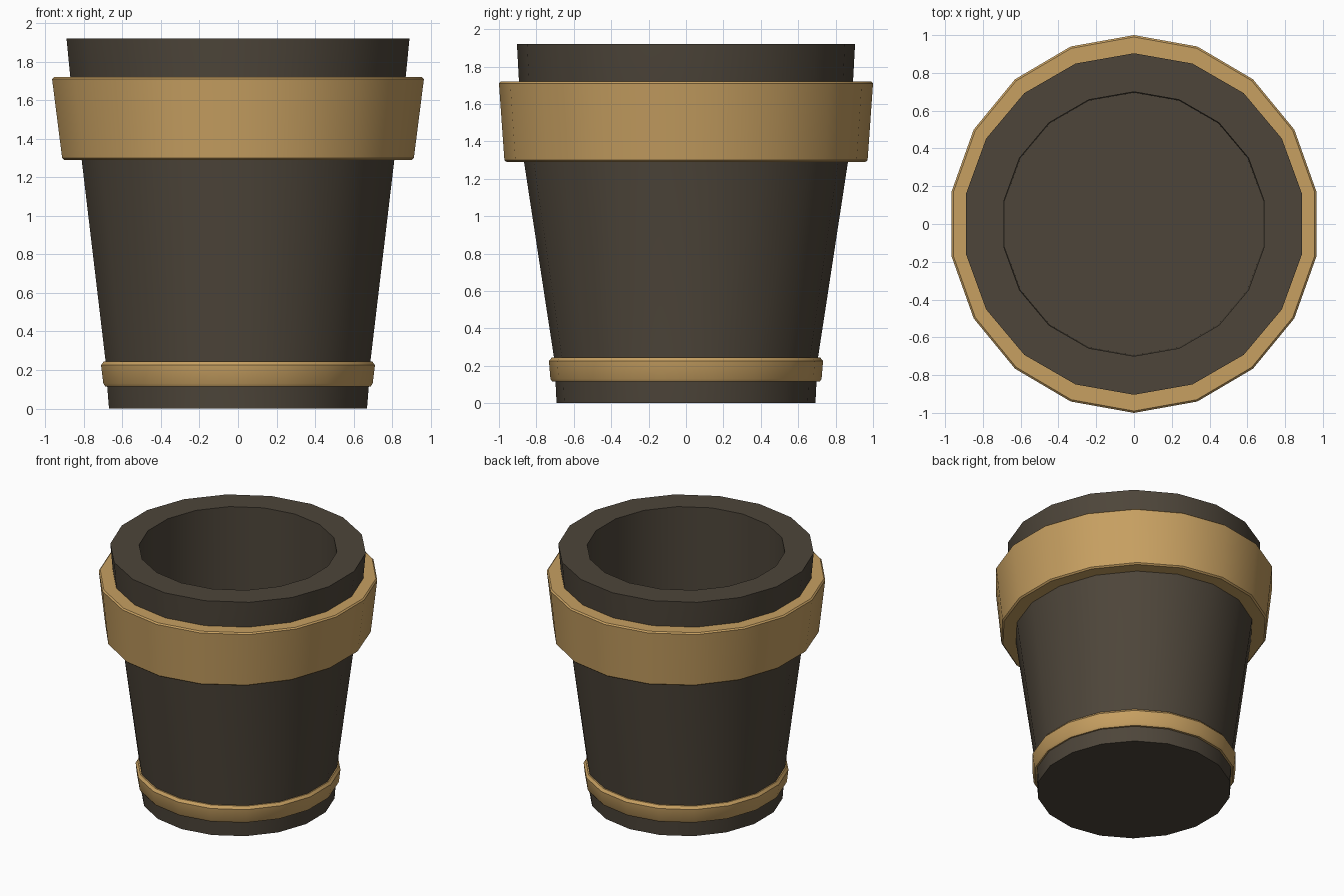
import bpy, bmesh, math

if "Cube" in bpy.data.objects:
    bpy.data.objects.remove(bpy.data.objects["Cube"])

SIDES = 18


def material(name, rgb):
    m = bpy.data.materials.new(name)
    m.diffuse_color = (*rgb, 1)
    m.use_nodes = True
    m.node_tree.nodes["Principled BSDF"].inputs["Base Color"].default_value = m.diffuse_color
    return m


def lathe(name, rings, mat, closed=False):
    """Loft 18-sided rings given as (radius_x, radius_y, z); cap the ends or close into a band."""
    bm = bmesh.new()
    loops = []
    for rx, ry, z in rings:
        loop = []
        for i in range(SIDES):
            a = math.pi / 2 + math.tau * i / SIDES
            loop.append(bm.verts.new((rx * math.cos(a), ry * math.sin(a), z)))
        loops.append(loop)
    pairs = list(zip(loops, loops[1:]))
    if closed:
        pairs.append((loops[-1], loops[0]))
    else:
        bm.faces.new(loops[0])
        bm.faces.new(loops[-1])
    for lo, hi in pairs:
        for i in range(SIDES):
            j = (i + 1) % SIDES
            bm.faces.new((lo[i], lo[j], hi[j], hi[i]))
    bmesh.ops.recalc_face_normals(bm, faces=bm.faces[:])
    mesh = bpy.data.meshes.new(name)
    bm.to_mesh(mesh)
    bm.free()
    mesh.materials.append(mat)
    obj = bpy.data.objects.new(name, mesh)
    bpy.context.collection.objects.link(obj)
    bpy.ops.object.select_all(action='DESELECT')
    obj.select_set(True)
    bpy.context.view_layer.objects.active = obj
    bpy.ops.object.shade_smooth_by_angle(angle=math.radians(30))
    return obj


dark = material("dark_clay", (0.075, 0.06, 0.042))
tan = material("tan_trim", (0.57, 0.35, 0.12))

# hollow tapered pot body
lathe("pot_body", [
    (0.68, 0.692, 0.0),
    (0.69, 0.698, 0.12),
    (0.698, 0.706, 0.245),
    (0.824, 0.866, 1.29),
    (0.884, 0.893, 1.72),
    (0.904, 0.904, 1.92),
    (0.70, 0.70, 1.92),
    (0.695, 0.695, 0.40),
], dark)

# wide upper band with chamfered edges
lathe("upper_band", [
    (0.80, 0.84, 1.29),
    (0.916, 0.96, 1.29),
    (0.927, 0.971, 1.30),
    (0.980, 1.0, 1.71),
    (0.970, 0.99, 1.72),
    (0.86, 0.87, 1.72),
], tan, closed=True)

# narrow lower band
lathe("lower_band", [
    (0.67, 0.68, 0.115),
    (0.70, 0.715, 0.115),
    (0.710, 0.725, 0.13),
    (0.722, 0.733, 0.225),
    (0.707, 0.717, 0.245),
    (0.68, 0.69, 0.245),
], tan, closed=True)
